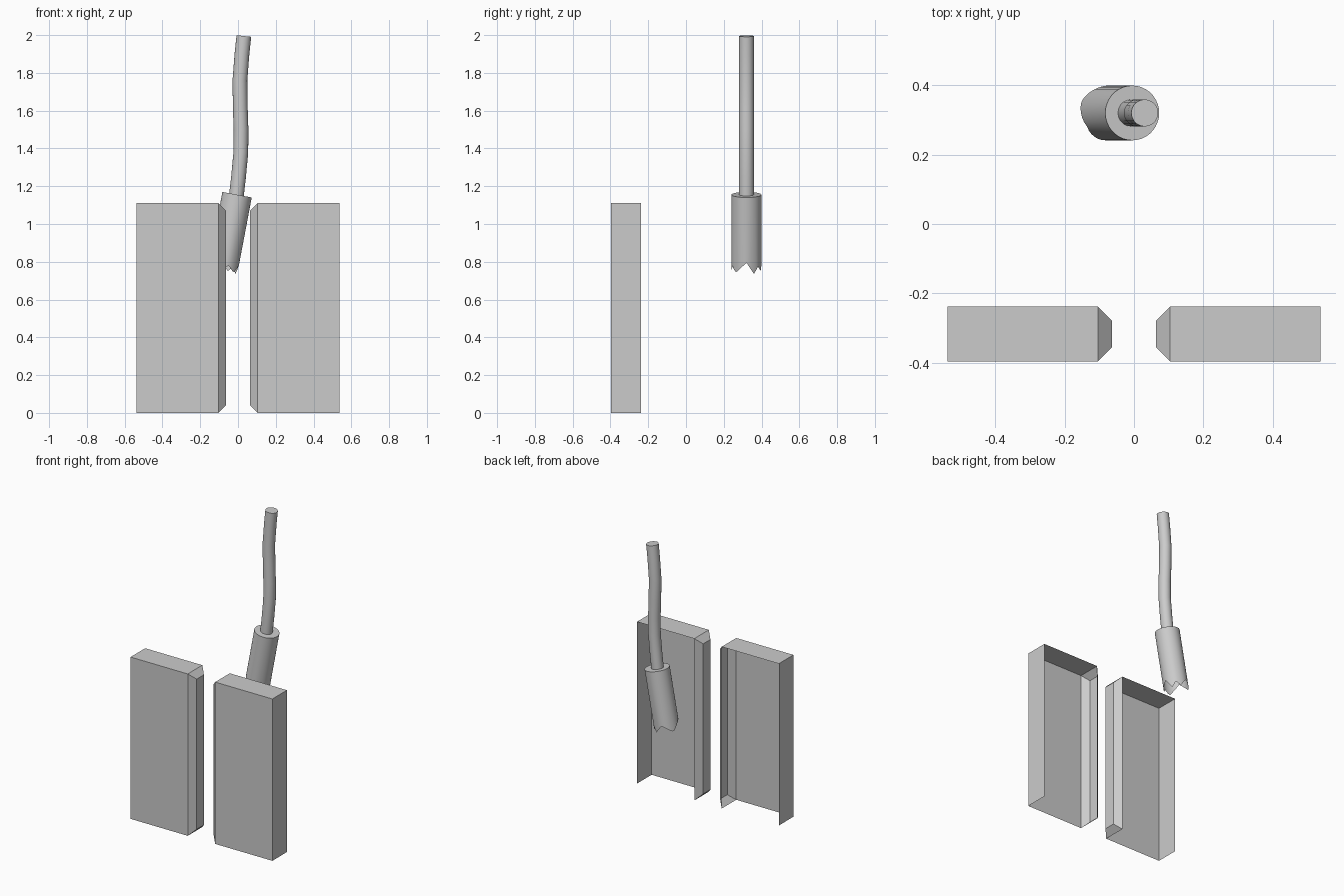
import bpy, bmesh, math
from mathutils import Vector

if "Cube" in bpy.data.objects:
    bpy.data.objects.remove(bpy.data.objects["Cube"])

HEAD_Y = 0.32


def finish(bm, name, smooth=False):
    me = bpy.data.meshes.new(name)
    bm.to_mesh(me)
    bm.free()
    ob = bpy.data.objects.new(name, me)
    bpy.context.collection.objects.link(ob)
    if smooth:
        bpy.context.view_layer.objects.active = ob
        ob.select_set(True)
        bpy.ops.object.shade_smooth_by_angle(angle=math.radians(35))
        ob.select_set(False)
    return ob


def bridge(bm, a, b):
    n = len(a)
    for i in range(n):
        j = (i + 1) % n
        bm.faces.new((a[i], a[j], b[j], b[i]))


def panel(name, side):
    """Hollow slab, open at the back and underside, bevelled inner end."""
    bm = bmesh.new()
    y0, y1, h, c = -0.396, -0.238, 1.11, 0.04

    def ring(x, d):
        return [bm.verts.new((side * x, y, z)) for y, z in
                ((y0 + d, d), (y0 + d, h - d), (y1 - d, h - d), (y1 - d, d))]

    outer, mid, inner = ring(0.538, 0), ring(0.104, 0), ring(0.064, c)
    bm.faces.new(outer)
    bm.faces.new(inner)
    bridge(bm, mid, inner)
    for i in (0, 1):                      # front and top walls only
        bm.faces.new((outer[i], outer[i + 1], mid[i + 1], mid[i]))
    bmesh.ops.recalc_face_normals(bm, faces=bm.faces)
    return finish(bm, name)


# Pair of panels
panel("left_panel", -1)
panel("right_panel", 1)

# Tilted plug head with a ragged, open lower rim
TEETH = [(0, .352), (30, .414), (50, .378), (70, .406), (105, .36), (155, .41),
         (210, .34), (262, .408), (288, .375), (316, .410), (360, .352)]


def rim(deg):
    for (a, p), (b, q) in zip(TEETH, TEETH[1:]):
        if a <= deg <= b:
            return p + (q - p) * (deg - a) / (b - a)


top = Vector((-0.005, HEAD_Y, 1.155))
tilt = math.radians(10.7)
down = Vector((-math.sin(tilt), 0, -math.cos(tilt)))
across = Vector((math.cos(tilt), 0, -math.sin(tilt)))
bm = bmesh.new()
upper, lower = [], []
N = 36
for i in range(N):
    a = 2 * math.pi * i / N
    p = top + 0.079 * (across * math.cos(a) + Vector((0, math.sin(a), 0)))
    upper.append(bm.verts.new(p))
    lower.append(bm.verts.new(p + down * rim(360 * i / N)))
bridge(bm, upper, lower)
bm.faces.new(upper)
bmesh.ops.recalc_face_normals(bm, faces=bm.faces)
finish(bm, "plug_head", True)

# Wavy cable rising from the head
PATH = [(-.012, 1.12), (.003, 1.25), (.015, 1.38), (.016, 1.5),
        (.012, 1.62), (.010, 1.76), (.021, 1.9), (.031, 1.995)]
bm = bmesh.new()
rings = []
for k, (x, z) in enumerate(PATH):
    (xa, za), (xb, zb) = PATH[max(k - 1, 0)], PATH[min(k + 1, len(PATH) - 1)]
    t = Vector((xb - xa, 0, zb - za)).normalized()
    u = Vector((t.z, 0, -t.x))
    rings.append([bm.verts.new(Vector((x, HEAD_Y, z)) + 0.039 * (
        u * math.cos(a) + Vector((0, math.sin(a), 0))))
        for a in (2 * math.pi * i / 20 for i in range(20))])
for a, b in zip(rings, rings[1:]):
    bridge(bm, a, b)
bm.faces.new(rings[-1])
bmesh.ops.recalc_face_normals(bm, faces=bm.faces)
finish(bm, "cable", True)
